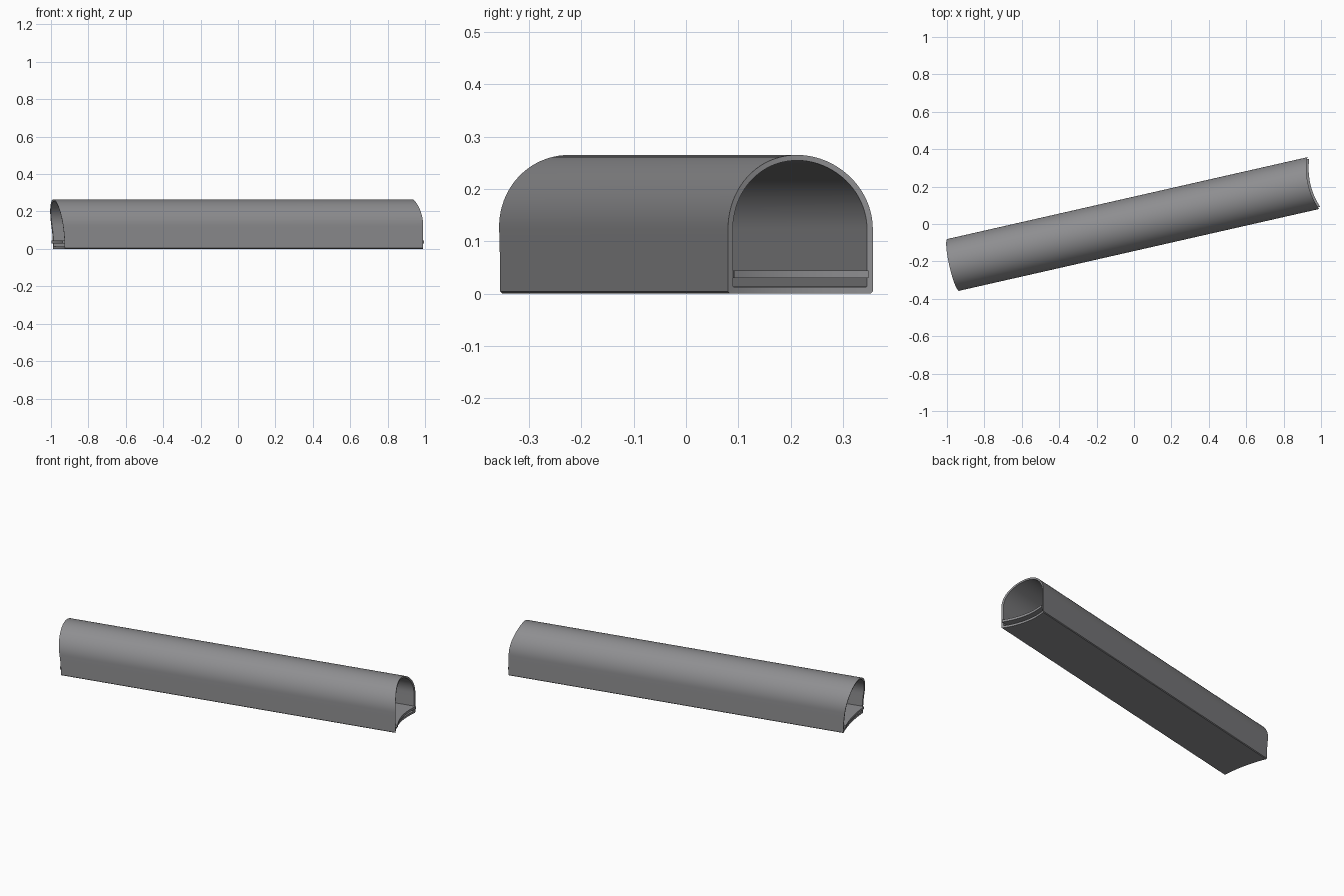
import bpy, bmesh
from math import sin, cos, pi, sqrt, radians

cube = bpy.data.objects.get("Cube")
if cube:
    bpy.data.objects.remove(cube)

HALF_LEN, HALF_W, HEIGHT = 0.987, 0.142, 0.265
WALL, FLOOR = 0.0105, 0.013
SPRING = HEIGHT - HALF_W          # height where the arch begins
R_ROUND, R_DOME = 0.373, 0.85     # radii of the two end cuts

grey = bpy.data.materials.new("concrete_grey")
colour = (0.27, 0.27, 0.28, 1)
grey.use_nodes = True
grey.diffuse_color = colour
grey.node_tree.nodes["Principled BSDF"].inputs["Base Color"].default_value = colour


def round_end(t, z):
    """Upright cylindrical cut at one end."""
    return HALF_LEN + sqrt(R_ROUND**2 - HALF_W**2) - sqrt(R_ROUND**2 - t * t)


def dome_end(t, z):
    """Spherical cut at the other end, leaning out towards the roof."""
    rim = sqrt(R_DOME**2 - HALF_W**2 - SPRING**2)
    return -HALF_LEN - rim + sqrt(R_DOME**2 - t * t - z * z)


def line(a, b, n):
    return [(a[0] + (b[0] - a[0]) * i / n, a[1] + (b[1] - a[1]) * i / n) for i in range(n)]


def arch_loop(half_w, base, chamfer):
    """Closed section: floor, wall, round arch, wall."""
    c = chamfer
    pts = line((-half_w + c, base), (half_w - c, base), 20)
    pts += line((half_w - c, base), (half_w, base + c), 1)
    pts += line((half_w, base + c), (half_w, SPRING), 4)
    pts += [(half_w * cos(pi * i / 40), SPRING + half_w * sin(pi * i / 40)) for i in range(40)]
    pts += line((-half_w, SPRING), (-half_w, base + c), 4)
    pts += line((-half_w, base + c), (-half_w + c, base), 1)
    return pts


def finish(bm, name):
    bmesh.ops.recalc_face_normals(bm, faces=bm.faces)
    mesh = bpy.data.meshes.new(name)
    bm.to_mesh(mesh)
    bm.free()
    mesh.materials.append(grey)
    obj = bpy.data.objects.new(name, mesh)
    bpy.context.collection.objects.link(obj)
    obj.rotation_euler.z = radians(12.8)
    obj.location.x = -0.004
    bpy.ops.object.select_all(action="DESELECT")
    obj.select_set(True)
    bpy.context.view_layer.objects.active = obj
    bpy.ops.object.shade_smooth_by_angle(angle=radians(30))
    return obj


def sweep(bm, section, extra=0.0):
    """Run a closed section between the two end cuts; return both rims."""
    rims = [[bm.verts.new((dome_end(t, z) - extra, t, z)) for t, z in section],
            [bm.verts.new((round_end(t, z) + extra, t, z)) for t, z in section]]
    a, b = rims
    for i in range(len(section)):
        j = (i + 1) % len(section)
        bm.faces.new((a[i], a[j], b[j], b[i]))
    return rims


# Hollow arched shell with its floor
bm = bmesh.new()
outer = sweep(bm, arch_loop(HALF_W, 0.0, 0.004))
inner = sweep(bm, arch_loop(HALF_W - WALL, FLOOR, 0.001))
for o, n in zip(outer, inner):
    for i in range(len(o)):
        j = (i + 1) % len(o)
        bm.faces.new((o[i], o[j], n[j], n[i]))
finish(bm, "tunnel_shell")

# Raised walkway deck, jutting slightly from both ends
bm = bmesh.new()
w, low, high, steps = HALF_W - WALL, 0.03, 0.044, 20
section = line((-w, low), (w, low), steps) + [(w, low)]
section += [(t, high) for t, z in reversed(section)]
for rim in sweep(bm, section, extra=0.012):
    for i in range(steps):
        bm.faces.new((rim[i], rim[i + 1], rim[-2 - i], rim[-1 - i]))
finish(bm, "walkway_deck")
